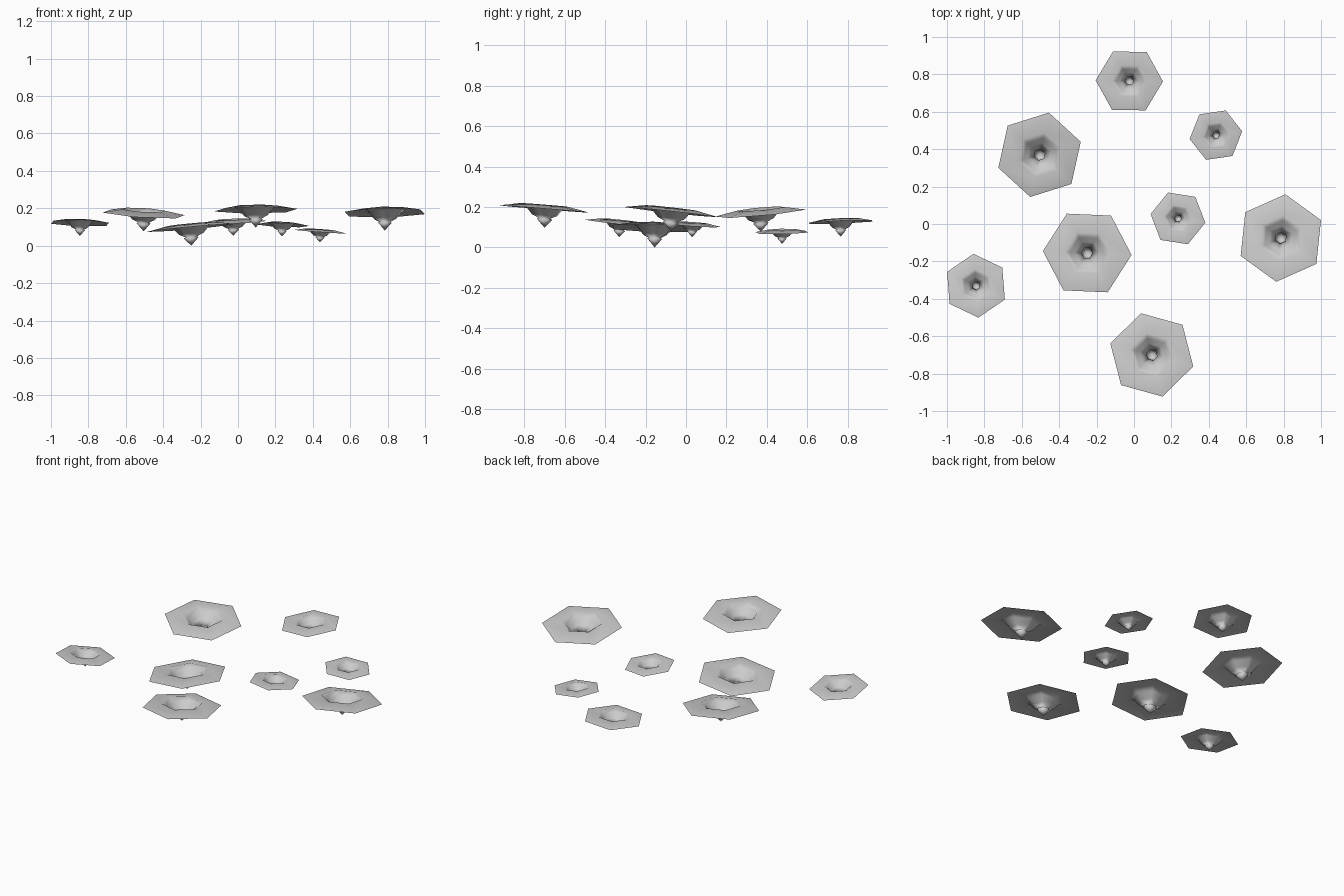
import bpy
import bmesh
from math import cos, sin, radians, tau

cube = bpy.data.objects.get("Cube")
if cube:
    bpy.data.objects.remove(cube)

# One pale grey for every crater
grey = bpy.data.materials.new("pale_grey")
grey.use_nodes = True
colour = (0.6, 0.6, 0.6, 1)
grey.diffuse_color = colour
grey.node_tree.nodes["Principled BSDF"].inputs["Base Color"].default_value = colour

SIDES = 6
# Radius and height of each ring, from rim over the lip and down the funnel,
# as fractions of the rim radius
PROFILE = [(1, 0), (0.52, 0.09), (0.4, 0.01), (0.28, -0.13),
           (0.13, -0.2), (0.17, -0.22)]
TIP = -0.4


def crater(name, x, y, z, radius, turn, slope_x, slope_y):
    """Hexagonal funnel with a raised lip, a pinched neck and a pointed tip."""
    bm = bmesh.new()

    def point(dx, dy, dz):
        # The whole sheet leans by the given slopes
        return bm.verts.new((dx, dy, dz + slope_x * dx + slope_y * dy))

    rings = []
    for r, h in PROFILE:
        ring = []
        for i in range(SIDES):
            a = radians(turn) + tau * i / SIDES
            ring.append(point(r * radius * cos(a), r * radius * sin(a), h * radius))
        rings.append(ring)
    tip = point(0, 0, TIP * radius)

    # Bands between rings, then the closing cone
    for outer, inner in zip(rings, rings[1:]):
        for i in range(SIDES):
            j = (i + 1) % SIDES
            bm.faces.new((outer[i], outer[j], inner[j], inner[i]))
    last = rings[-1]
    for i in range(SIDES):
        bm.faces.new((last[i], last[(i + 1) % SIDES], tip))
    for face in bm.faces:
        face.smooth = True

    mesh = bpy.data.meshes.new(name)
    bm.to_mesh(mesh)
    bm.free()
    mesh.materials.append(grey)
    obj = bpy.data.objects.new(name, mesh)
    obj.location = (x, y, z)
    bpy.context.collection.objects.link(obj)


# Large craters
crater("front_crater", 0.095, -0.70, 0.19, 0.23, 44.5, 0.01, -0.08)
crater("middle_crater", -0.25, -0.155, 0.095, 0.237, -2.5, 0.09, -0.03)
crater("left_crater", 0.785, -0.075, 0.175, 0.235, 24, 0.02, -0.11)
crater("back_right_crater", -0.505, 0.37, 0.17, 0.231, 17.5, -0.06, 0.09)

# Small craters
crater("back_crater", -0.025, 0.765, 0.125, 0.18, -1, 0.04, 0.04)
crater("back_left_crater", 0.438, 0.475, 0.075, 0.142, 8.3, -0.07, 0.02)
crater("centre_crater", 0.235, 0.03, 0.11, 0.148, 51, -0.04, -0.07)
crater("right_crater", -0.845, -0.33, 0.12, 0.171, 34.5, -0.03, -0.1)
